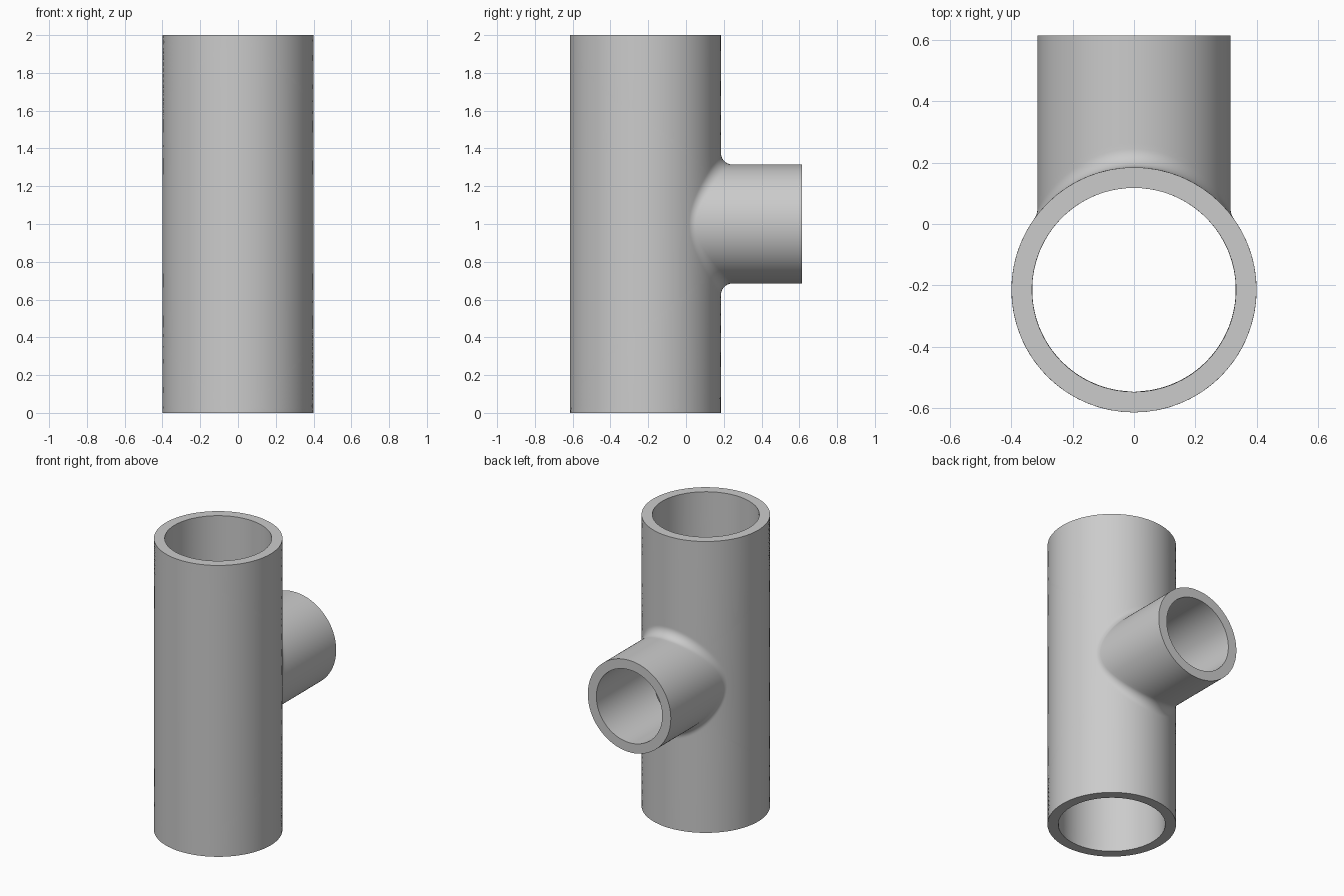
import bpy, bmesh
from math import pi, sin, cos, asin, sqrt, radians, isclose
from mathutils import Vector

if "Cube" in bpy.data.objects:
    bpy.data.objects.remove(bpy.data.objects["Cube"], do_unlink=True)

N = 256            # points around the branch
STEPS = 24         # rings spread over the main pipe wall
ARC = 8            # rings across the fillet
AXIS_Y = -0.215    # main pipe axis
HALF = 1.0         # half the main pipe height
REACH = 0.83       # branch length from the main pipe axis


def square(t):
    """Point on the unit square's edge, evenly spaced along each side."""
    def wave(u):
        u = (u + pi) % (2 * pi) - pi
        return max(-1, min(1, 2 - abs(u) * 4 / pi))
    return wave(t), wave(t - pi / 2)


def wall_path(t, main, branch, fillet):
    """Points from the branch mouth, over the fillet, along the main wall."""
    x, z = (branch + fillet) * cos(t), (branch + fillet) * sin(t)
    y = sqrt((main + fillet) ** 2 - x * x)
    centre = Vector((x, y, z))
    k = main / (main + fillet)
    on_branch = Vector((branch * cos(t), y, branch * sin(t)))
    on_main = Vector((x * k, y * k, z))
    mouth = Vector((on_branch.x, REACH, on_branch.z))
    path = [mouth, on_branch.lerp(mouth, 0.05), on_branch]
    if fillet:
        a, b = on_branch - centre, on_main - centre
        for i in range(1, ARC):
            path.append(centre + a.lerp(b, i / ARC).normalized() * fillet)
        path.append(on_main)
    # spread outwards until the wall wraps the whole main pipe
    angle = asin(on_main.x / main)
    sx, sz = square(t)
    for f in [0.01] + [i / STEPS for i in range(1, STEPS + 1)]:
        th = angle + (sx * pi - angle) * f
        path.append(Vector((main * sin(th), main * cos(th), z + (sz * HALF - z) * f)))
    return path


def add_wall(bm, main, branch, fillet):
    """Skin one wall and return its mouth ring and its outermost ring."""
    cols = [[bm.verts.new(p) for p in wall_path(2 * pi * i / N, main, branch, fillet)]
            for i in range(N)]
    for i in range(N):
        a, b = cols[i], cols[(i + 1) % N]
        for j in range(len(a) - 1):
            bm.faces.new((a[j], b[j], b[j + 1], a[j + 1]))
    return [c[0] for c in cols], [c[-1] for c in cols]


bm = bmesh.new()
outer_mouth, outer_rim = add_wall(bm, 0.4, 0.315, 0.06)
inner_mouth, inner_rim = add_wall(bm, 0.333, 0.25, 0)

# flat annular ends joining outer wall and bore
for i in range(N):
    j = (i + 1) % N
    bm.faces.new((outer_mouth[i], outer_mouth[j], inner_mouth[j], inner_mouth[i]))
    za, zb = outer_rim[i].co.z, outer_rim[j].co.z
    if isclose(abs(za), HALF, abs_tol=1e-4) and isclose(za, zb, abs_tol=1e-4):
        bm.faces.new((outer_rim[i], outer_rim[j], inner_rim[j], inner_rim[i]))

# close the seam opposite the branch and place the fitting
bmesh.ops.remove_doubles(bm, verts=bm.verts, dist=1e-4)
bmesh.ops.recalc_face_normals(bm, faces=bm.faces)
bmesh.ops.translate(bm, verts=bm.verts, vec=(0, AXIS_Y, HALF))

mesh = bpy.data.meshes.new("pipe_tee")
bm.to_mesh(mesh)
bm.free()
tee = bpy.data.objects.new("pipe_tee", mesh)
bpy.context.collection.objects.link(tee)

# plain grey
grey = bpy.data.materials.new("plain_grey")
grey.use_nodes = True
colour = (0.6, 0.6, 0.6, 1)
grey.diffuse_color = colour
grey.node_tree.nodes["Principled BSDF"].inputs["Base Color"].default_value = colour
mesh.materials.append(grey)

bpy.ops.object.select_all(action="DESELECT")
tee.select_set(True)
bpy.context.view_layer.objects.active = tee
bpy.ops.object.shade_smooth_by_angle(angle=radians(30))
